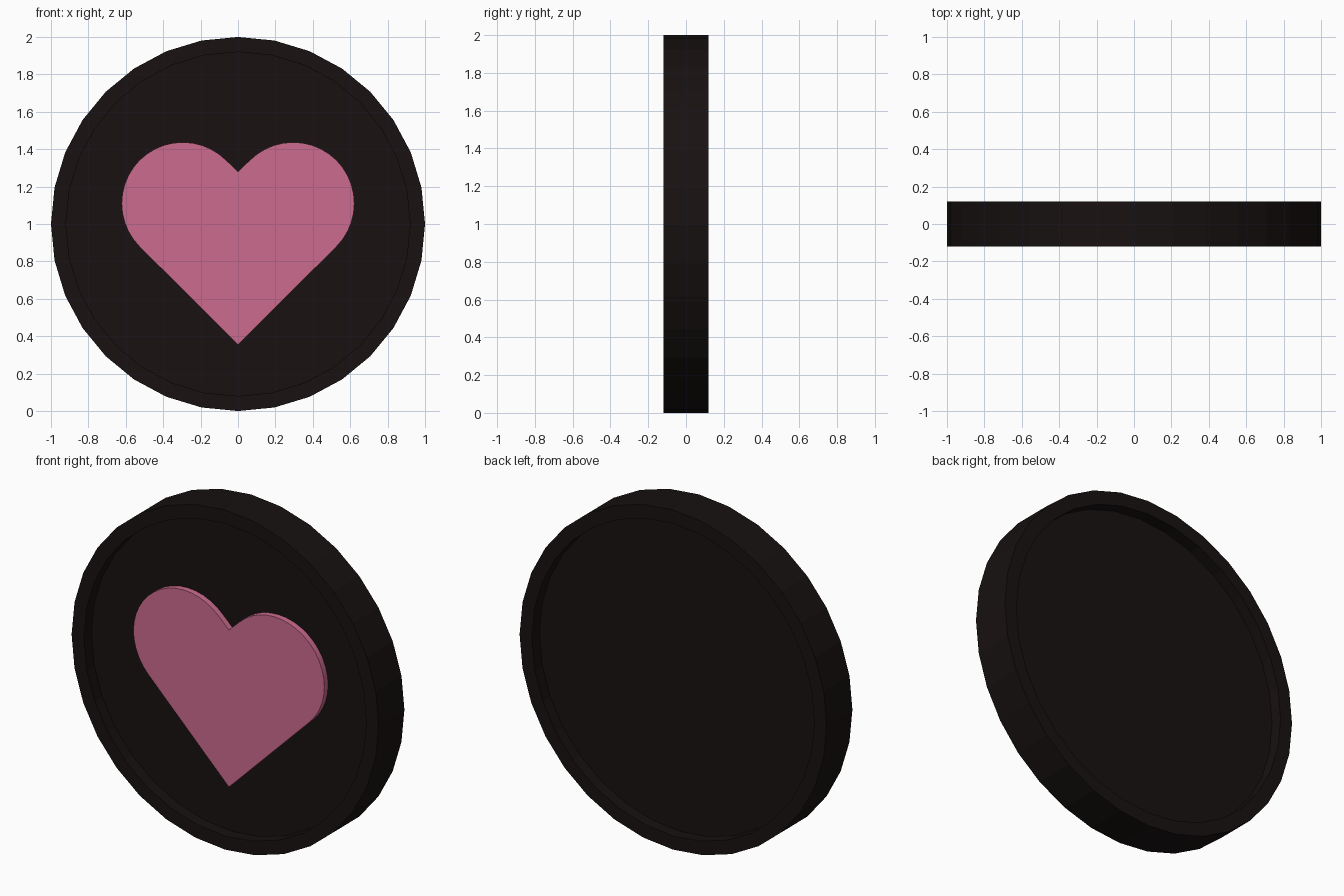
import bpy, bmesh, math

if "Cube" in bpy.data.objects:
    bpy.data.objects.remove(bpy.data.objects["Cube"])

SIDES = 32


def material(name, rgb):
    m = bpy.data.materials.new(name)
    m.diffuse_color = (*rgb, 1)
    m.use_nodes = True
    m.node_tree.nodes["Principled BSDF"].inputs["Base Color"].default_value = m.diffuse_color
    return m


def finish(name, bm, mat):
    bmesh.ops.recalc_face_normals(bm, faces=bm.faces)
    me = bpy.data.meshes.new(name)
    bm.to_mesh(me)
    bm.free()
    me.materials.append(mat)
    ob = bpy.data.objects.new(name, me)
    bpy.context.collection.objects.link(ob)
    return ob


black = material("black", (0.009, 0.0056, 0.0056))
pink = material("pink", (0.60, 0.145, 0.27))

# Disc with a raised rim on both faces: rings of (radius, y), capped at both ends
profile = [(0.92, -0.05), (0.92, -0.12), (1, -0.12), (1, 0.12), (0.92, 0.12), (0.92, 0.05)]
bm = bmesh.new()
rings = []
for r, y in profile:
    angles = [2 * math.pi * i / SIDES for i in range(SIDES)]
    rings.append([bm.verts.new((r * math.cos(a), y, 1 + r * math.sin(a))) for a in angles])
for a, b in zip(rings, rings[1:]):
    for i in range(SIDES):
        j = (i + 1) % SIDES
        bm.faces.new((a[i], a[j], b[j], b[i]))
bm.faces.new(rings[0])
bm.faces.new(rings[-1])
finish("disc", bm, black)

# Heart: tip, right lobe arc, notch, mirrored left lobe
cx, cz, r, steps = 0.295, 1.11, 0.327, 20
lobe = []
for i in range(steps + 1):
    a = math.radians(-45 + 180 * i / steps)
    lobe.append((cx + r * math.cos(a), cz + r * math.sin(a)))
outline = [(0, 0.355)] + lobe + [(0, 1.28)] + [(-x, z) for x, z in reversed(lobe)]
bm = bmesh.new()
face = bm.faces.new([bm.verts.new((x, -0.085, z)) for x, z in outline])
ext = bmesh.ops.extrude_face_region(bm, geom=[face], use_keep_orig=True)
for v in ext["geom"]:
    if isinstance(v, bmesh.types.BMVert):
        v.co.y = -0.045
heart = finish("heart", bm, pink)
bpy.context.view_layer.objects.active = heart
heart.select_set(True)
bpy.ops.object.shade_smooth_by_angle(angle=math.radians(30))
